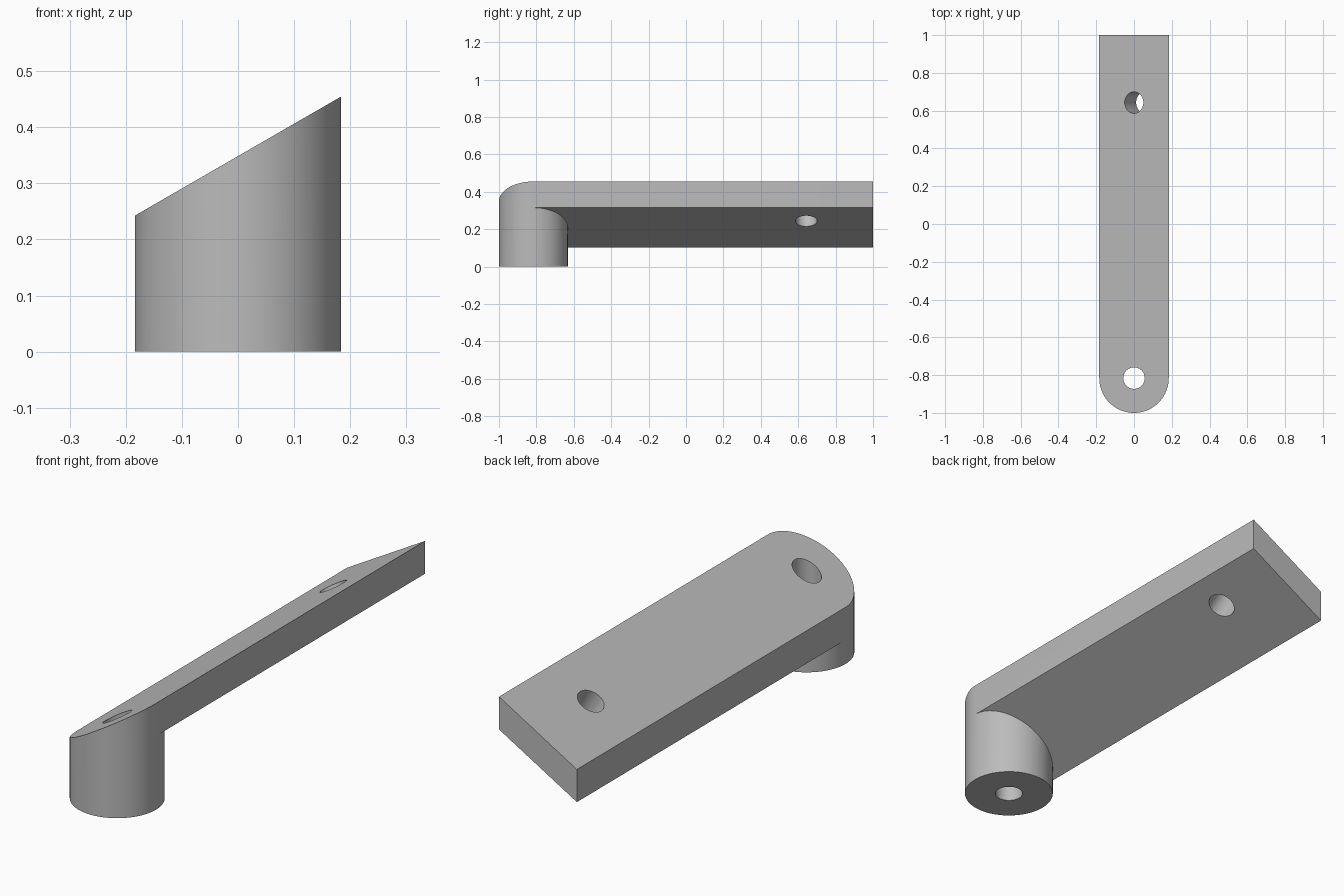
import bpy, bmesh
from math import radians, tan, sin, cos, pi
from mathutils import Vector

cube = bpy.data.objects.get("Cube")
if cube:
    bpy.data.objects.remove(cube, do_unlink=True)

R = 0.184             # post radius and half the arm width
CY = R - 1            # post centre
TILT = radians(30)
TOP, THICK = 0.3485, 0.14
HOLE = 0.057
N = 32                # segments per half circle

grey = bpy.data.materials.new("plain grey")
grey.use_nodes = True
grey.diffuse_color = (0.5, 0.5, 0.5, 1)
grey.node_tree.nodes["Principled BSDF"].inputs["Base Color"].default_value = (0.5, 0.5, 0.5, 1)


def upper(x):
    return TOP + x * tan(TILT)


def lower(x):
    return upper(x) - THICK


bm = bmesh.new()


def ring(start, height):
    """Half circle of vertices, with heights following a plane."""
    verts = []
    for i in range(N + 1):
        a = start + pi * i / N
        x = R * cos(a)
        verts.append(bm.verts.new((x, CY + R * sin(a), height(x))))
    return verts


# Sloped arm and round post as one closed solid
front_base = ring(pi, lambda x: 0)
back_base = ring(0, lambda x: 0)
front_top = ring(pi, upper)
back_low = ring(0, lower)
bmesh.ops.remove_doubles(bm, verts=front_base + back_base, dist=1e-5)
front_base = [v for v in front_base if v.is_valid]
back_base = [v for v in back_base if v.is_valid]
if len(front_base) < N + 1:
    ends = [v for v in back_base if abs(v.co.y - CY) < 1e-4]
    ends += [v for v in front_base if abs(v.co.y - CY) < 1e-4]
else:
    ends = [v for v in front_base if abs(v.co.y - CY) < 1e-4]
left = max(ends, key=lambda v: v.co.x)
right = min(ends, key=lambda v: v.co.x)
front_mid = [v for v in front_base if v not in (left, right)]
back_mid = [v for v in back_base if v not in (left, right)]
front_base = [right] + front_mid + [left]
back_base = [left] + back_mid + [right]

bm.faces.new([right] + front_mid + [left] + back_mid)
for i in range(N):
    wall = [front_base[i], front_base[i + 1], front_top[i + 1], front_top[i]]
    if i == 0:
        wall.append(back_low[-1])
    if i == N - 1:
        wall.insert(2, back_low[0])
    bm.faces.new(wall)
    bm.faces.new([back_base[i], back_base[i + 1], back_low[i + 1], back_low[i]])

tl, tr, ll, lr = [bm.verts.new((x, 1, f(x))) for f in (upper, lower) for x in (R, -R)]
bm.faces.new(front_top + [tl, tr])
bm.faces.new(back_low + [lr, ll])
bm.faces.new([back_low[0], ll, tl, front_top[-1]])
bm.faces.new([back_low[-1], front_top[0], tr, lr])
bm.faces.new([ll, lr, tr, tl])
bmesh.ops.recalc_face_normals(bm, faces=bm.faces)

mesh = bpy.data.meshes.new("arm_with_post")
bm.to_mesh(mesh)
bm.free()
arm = bpy.data.objects.new("arm_with_post", mesh)
bpy.context.collection.objects.link(arm)
mesh.materials.append(grey)


def drill(name, location, tilt):
    """Cut a round through hole."""
    bpy.ops.mesh.primitive_cylinder_add(vertices=48, radius=HOLE, depth=1.2,
                                        location=location, rotation=(0, tilt, 0))
    cutter = bpy.context.object
    cutter.name = name
    cutter.hide_render = True
    cutter.data.materials.append(grey)
    mod = arm.modifiers.new(name, "BOOLEAN")
    mod.operation = "DIFFERENCE"
    mod.solver = "EXACT"
    mod.object = cutter
    bpy.ops.object.select_all(action="DESELECT")
    arm.select_set(True)
    bpy.context.view_layer.objects.active = arm
    bpy.ops.object.modifier_apply(modifier=name)
    bpy.data.objects.remove(cutter, do_unlink=True)


# Upright hole through the post, and a hole square to the sloped face
drill("post_hole", Vector((0, CY, 0.25)), 0)
drill("arm_hole", Vector((0, 0.643, TOP)), -TILT)

bpy.ops.object.shade_smooth_by_angle(angle=radians(30))
